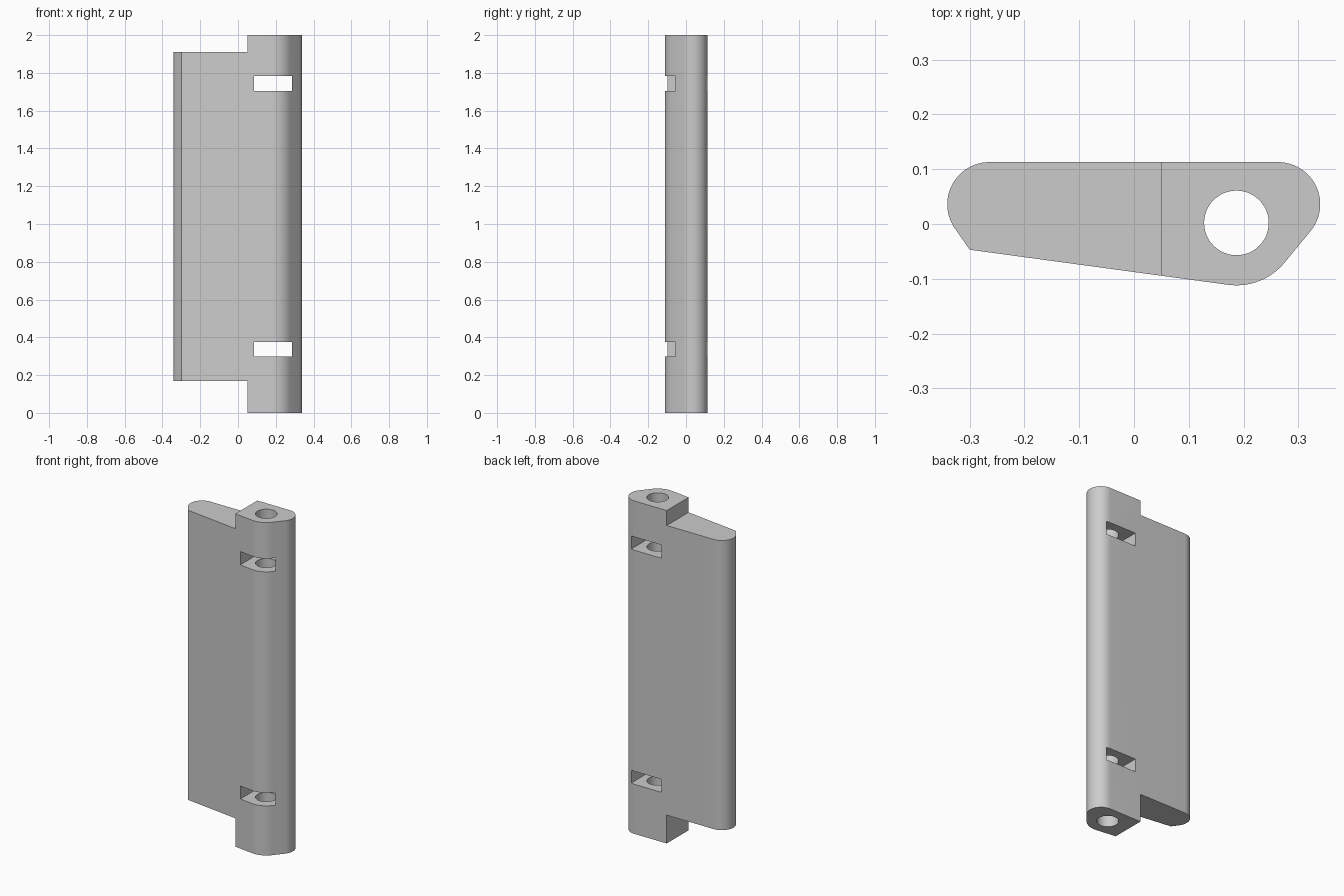
import bpy, bmesh
from math import cos, sin, radians

cube = bpy.data.objects.get("Cube")
if cube:
    bpy.data.objects.remove(cube, do_unlink=True)

grey = bpy.data.materials.new("plain grey")
grey.use_nodes = True
grey.diffuse_color = (0.6, 0.6, 0.6, 1)
grey.node_tree.nodes["Principled BSDF"].inputs["Base Color"].default_value = (0.6, 0.6, 0.6, 1)


def arc(cx, cy, r, start, end, n):
    angles = [radians(start + (end - start) * i / n) for i in range(n + 1)]
    return [(cx + r * cos(a), cy + r * sin(a)) for a in angles]


def prism(name, outline, z0, z1):
    bm = bmesh.new()
    base = bm.faces.new([bm.verts.new((x, y, z0)) for x, y in outline])
    grown = bmesh.ops.extrude_face_region(bm, geom=[base])["geom"]
    top = [v for v in grown if isinstance(v, bmesh.types.BMVert)]
    bmesh.ops.translate(bm, verts=top, vec=(0, 0, z1 - z0))
    bmesh.ops.recalc_face_normals(bm, faces=bm.faces)
    mesh = bpy.data.meshes.new(name)
    bm.to_mesh(mesh)
    bm.free()
    mesh.materials.append(grey)
    obj = bpy.data.objects.new(name, mesh)
    bpy.context.collection.objects.link(obj)
    return obj


def rect(x0, x1):
    return [(x0, -0.3), (x1, -0.3), (x1, 0.3), (x0, 0.3)]


# Hinge leaf: rounded outline around the pin barrel, tapering to the free edge
outline = (arc(0.263, 0.036, 0.077, -39.5, 90, 24)
           + arc(-0.264, 0.036, 0.077, 90, 212.6, 24)
           + [(-0.30, -0.047)]
           + arc(0.187, 0.002, 0.114, 262.4, 320.5, 16))
leaf = prism("hinge_leaf", outline, 0, 2)

# Cutters: pin bore, two slots, and the steps at both ends of the leaf
cutters = [
    prism("pin_bore_cutter", arc(0.187, 0.002, 0.059, 0, 352.5, 47), -0.1, 2.1),
    prism("lower_slot_cutter", rect(0.085, 0.287), 0.298, 0.376),
    prism("upper_slot_cutter", rect(0.085, 0.287), 1.704, 1.784),
    prism("lower_step_cutter", rect(-0.5, 0.049), -0.1, 0.17),
    prism("upper_step_cutter", rect(-0.5, 0.049), 1.91, 2.1),
]
for cutter in cutters:
    mod = leaf.modifiers.new(cutter.name, "BOOLEAN")
    mod.operation = "DIFFERENCE"
    mod.solver = "EXACT"
    mod.object = cutter
    cutter.hide_render = True

# Bake the cuts and remove the cutters
bpy.context.view_layer.update()
depsgraph = bpy.context.evaluated_depsgraph_get()
cut_mesh = bpy.data.meshes.new_from_object(leaf.evaluated_get(depsgraph))
leaf.modifiers.clear()
leaf.data = cut_mesh
for cutter in cutters:
    bpy.data.objects.remove(cutter, do_unlink=True)

# Smooth the rounded sides, keep corners crisp
bpy.ops.object.select_all(action="DESELECT")
leaf.select_set(True)
bpy.context.view_layer.objects.active = leaf
bpy.ops.object.shade_smooth_by_angle(angle=radians(25))
